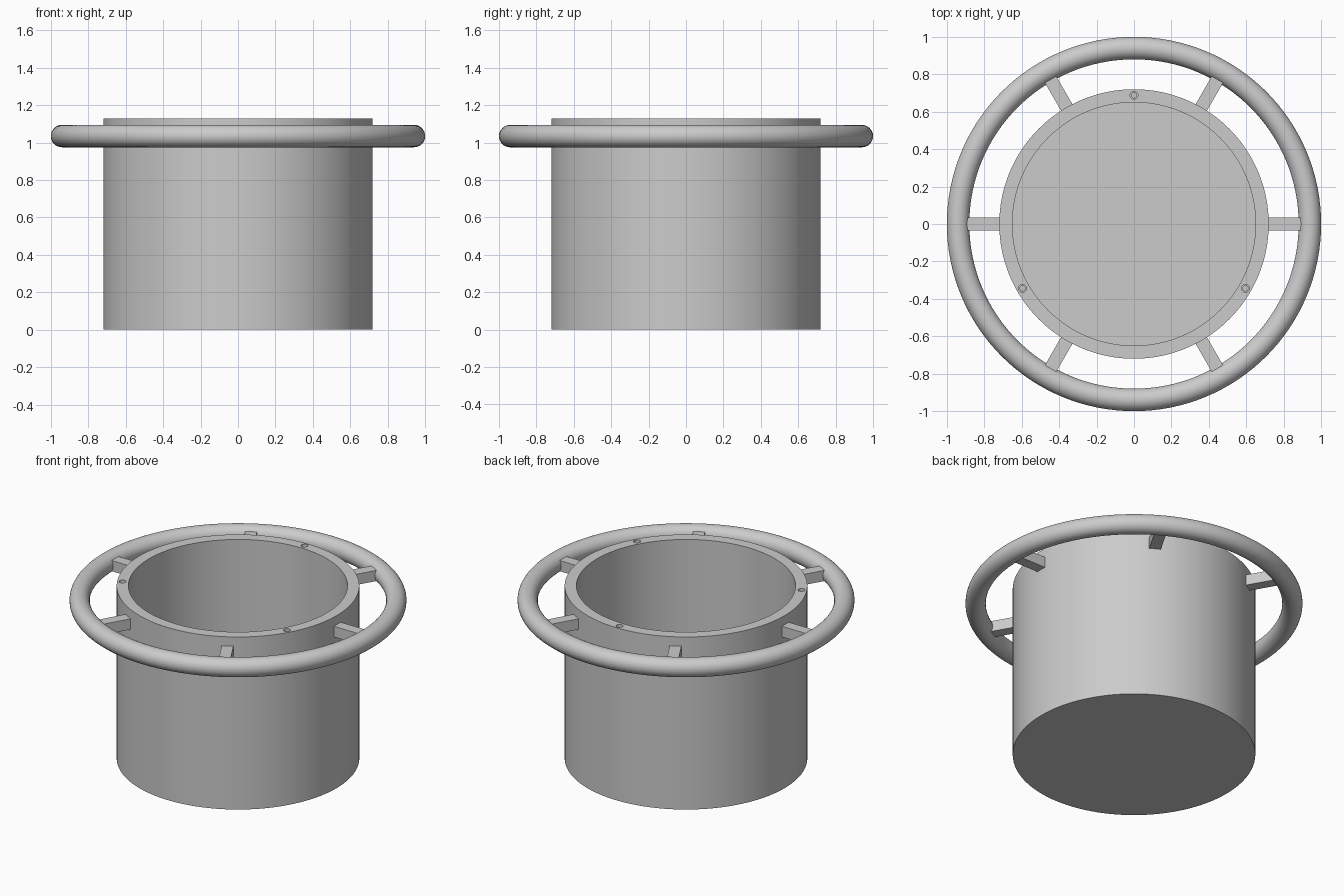
import bpy, bmesh, math
from mathutils import Matrix, Vector

if "Cube" in bpy.data.objects:
    bpy.data.objects.remove(bpy.data.objects["Cube"])

gray = bpy.data.materials.new("light gray")
gray.diffuse_color = (0.6, 0.6, 0.6, 1)
gray.use_nodes = True
gray.node_tree.nodes["Principled BSDF"].inputs["Base Color"].default_value = gray.diffuse_color

RING_Z = 1.035


def make_object(name, bm):
    bmesh.ops.recalc_face_normals(bm, faces=bm.faces)
    mesh = bpy.data.meshes.new(name)
    bm.to_mesh(mesh)
    bm.free()
    ob = bpy.data.objects.new(name, mesh)
    bpy.context.collection.objects.link(ob)
    mesh.materials.append(gray)
    return ob


def smooth(ob):
    bpy.ops.object.select_all(action='DESELECT')
    ob.select_set(True)
    bpy.context.view_layer.objects.active = ob
    bpy.ops.object.shade_smooth_by_angle(angle=math.radians(35))


def lathe(name, profile, steps, closed=False):
    """Spin an (r, z) profile around the z axis."""
    bm = bmesh.new()
    verts = [bm.verts.new((r, 0, z)) for r, z in profile]
    edges = [bm.edges.new(pair) for pair in zip(verts, verts[1:])]
    if closed:
        edges.append(bm.edges.new((verts[-1], verts[0])))
    bmesh.ops.spin(bm, geom=verts + edges, cent=(0, 0, 0), axis=(0, 0, 1),
                   angle=math.tau, steps=steps, use_merge=True)
    bmesh.ops.remove_doubles(bm, verts=bm.verts, dist=1e-5)
    return make_object(name, bm)


# Open cylindrical pot with a thick wall and floor
pot = lathe("pot", [(0, 0), (0.72, 0), (0.72, 1.13), (0.65, 1.13),
                    (0.65, 0.07), (0, 0.07)], 128)

# Three stepped screw holes in the rim
for radius, depth in ((0.021, 0.02), (0.014, 0.12)):
    bm = bmesh.new()
    for angle in (90, 210, 330):
        spot = Matrix.Rotation(math.radians(angle), 4, 'Z') @ Vector((0.688, 0, 1.13))
        bmesh.ops.create_cone(bm, cap_ends=True, segments=24, radius1=radius,
                              radius2=radius, depth=2 * depth,
                              matrix=Matrix.Translation(spot))
    cutter = make_object("hole_cutter", bm)
    cutter.hide_render = True
    cut = pot.modifiers.new("screw_holes", 'BOOLEAN')
    cut.operation = 'DIFFERENCE'
    cut.solver = 'EXACT'
    cut.object = cutter
    bpy.context.view_layer.objects.active = pot
    bpy.ops.object.modifier_apply(modifier=cut.name)
    bpy.data.objects.remove(cutter)
smooth(pot)

# Round handle ring
ring = lathe("handle_ring", [(0.94 + 0.06 * math.cos(math.tau * i / 32),
                              RING_Z + 0.06 * math.sin(math.tau * i / 32))
                             for i in range(32)], 128, closed=True)
smooth(ring)

# Six square spokes joining the pot to the ring
for i in range(6):
    bm = bmesh.new()
    bmesh.ops.create_cube(bm, size=1, matrix=Matrix.Rotation(i * math.tau / 6, 4, 'Z')
                          @ Matrix.Translation((0.81, 0, RING_Z))
                          @ Matrix.Diagonal((0.2, 0.07, 0.07, 1)))
    make_object(f"spoke_{i + 1}", bm)
